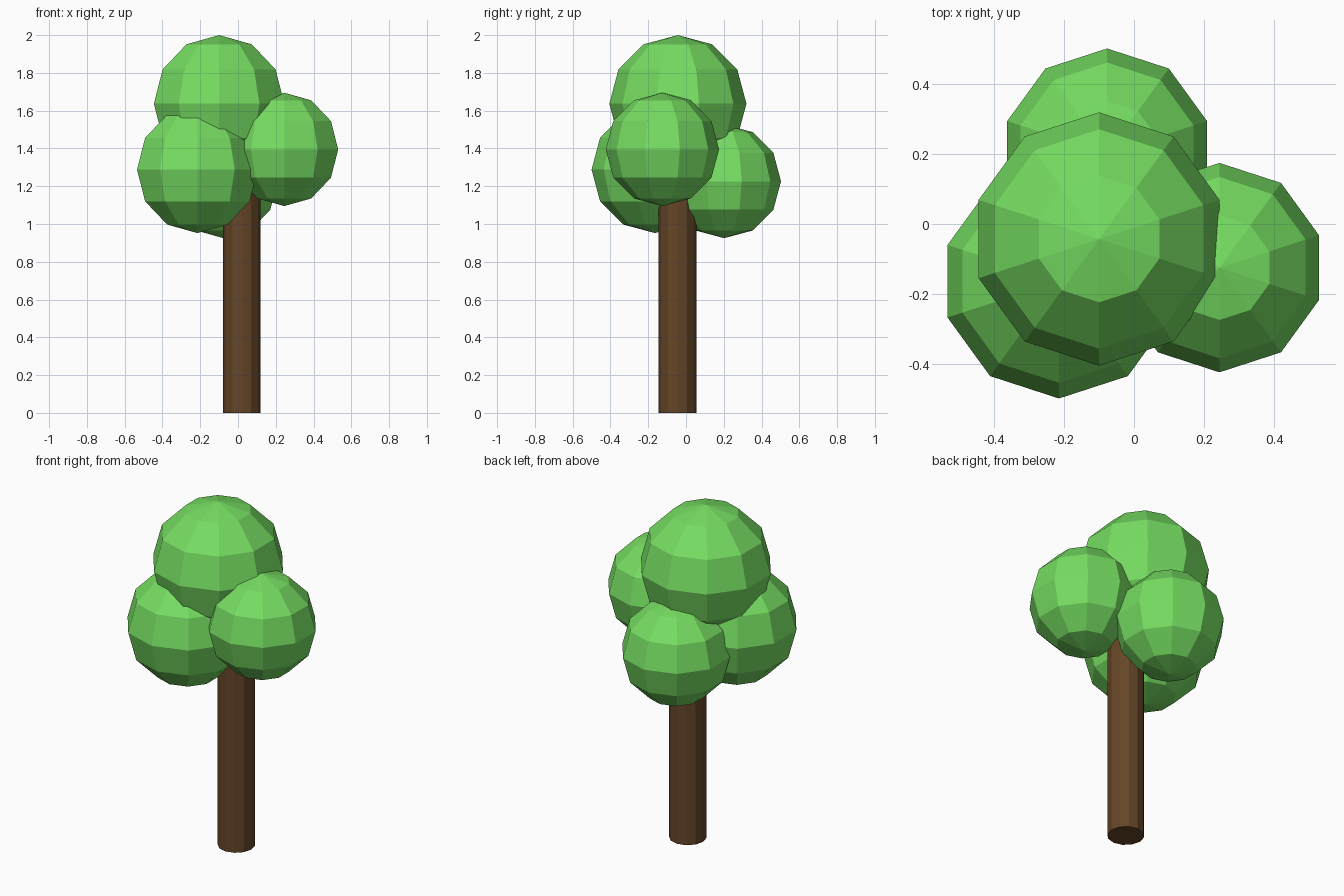
import bpy

if "Cube" in bpy.data.objects:
    bpy.data.objects.remove(bpy.data.objects["Cube"])


def material(name, rgb):
    mat = bpy.data.materials.new(name)
    mat.diffuse_color = (*rgb, 1)
    mat.use_nodes = True
    mat.node_tree.nodes["Principled BSDF"].inputs["Base Color"].default_value = mat.diffuse_color
    return mat


leaf_green = material("leaf_green", (0.18, 0.72, 0.12))
bark_brown = material("bark_brown", (0.13, 0.06, 0.02))


def finish(name, mat):
    obj = bpy.context.object
    obj.name = name
    obj.data.materials.append(mat)
    return obj


# Trunk: twelve-sided post whose top is buried in the foliage
TRUNK_HEIGHT = 1.4
bpy.ops.mesh.primitive_cylinder_add(
    vertices=12, radius=0.1, depth=TRUNK_HEIGHT,
    location=(0.02, -0.045, TRUNK_HEIGHT / 2))
finish("trunk", bark_brown)

# Foliage: four overlapping faceted balls (radius, centre)
foliage = {
    "foliage_top": (0.363, (-0.10, -0.043, 1.637)),
    "foliage_left": (0.336, (-0.215, -0.164, 1.288)),
    "foliage_right": (0.300, (0.245, -0.125, 1.395)),
    "foliage_back": (0.301, (-0.077, 0.202, 1.226)),
}
for name, (radius, centre) in foliage.items():
    bpy.ops.mesh.primitive_uv_sphere_add(
        segments=10, ring_count=6, radius=radius, location=centre)
    finish(name, leaf_green)
